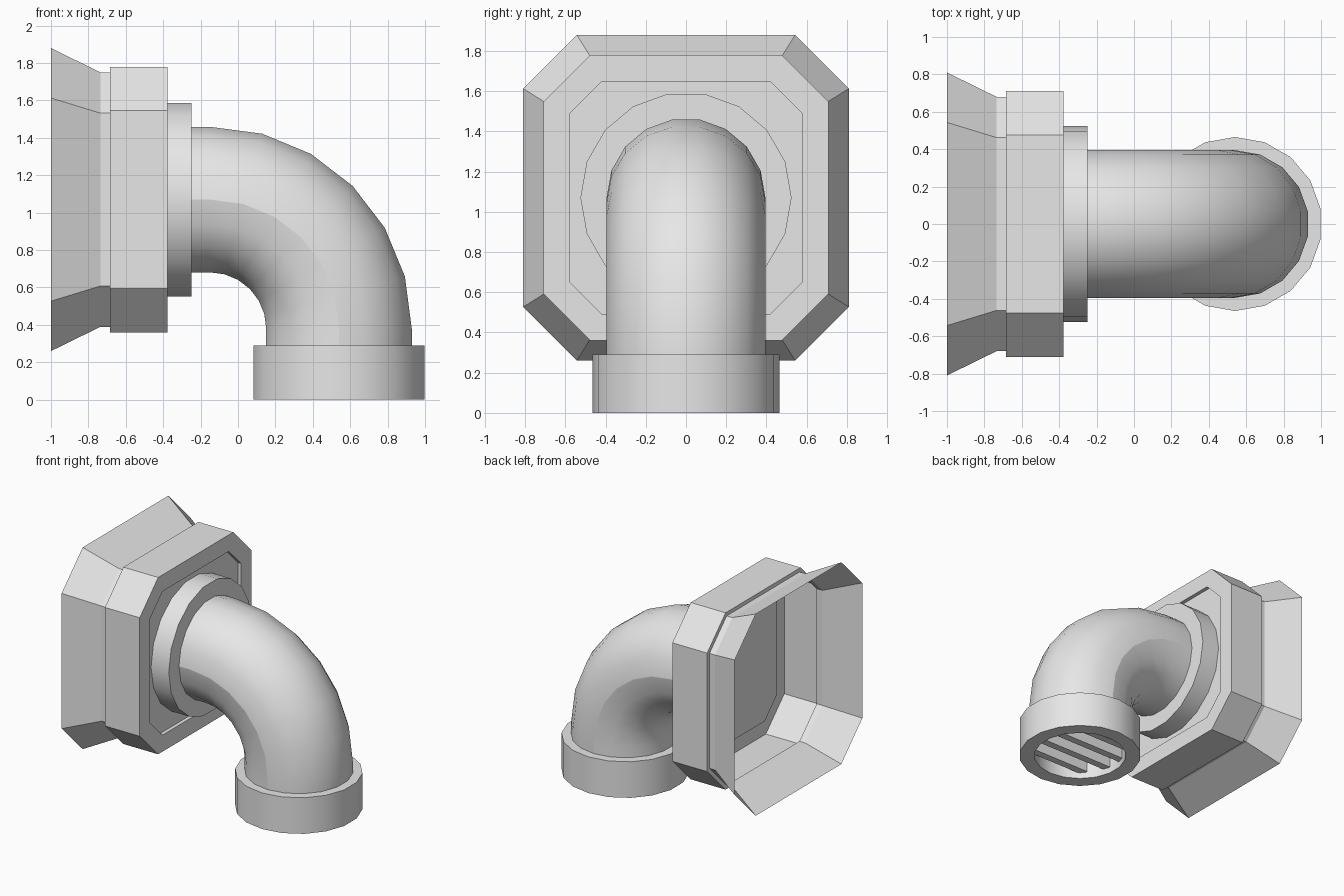
import bpy
import bmesh
from math import sin, cos, pi, radians
from mathutils import Vector

if "Cube" in bpy.data.objects:
    bpy.data.objects.remove(bpy.data.objects["Cube"], do_unlink=True)

grey = bpy.data.materials.new("light grey")
grey.use_nodes = True
grey.diffuse_color = (0.8, 0.8, 0.8, 1)
grey.node_tree.nodes["Principled BSDF"].inputs["Base Color"].default_value = (0.8, 0.8, 0.8, 1)

AXIS_Z = 1.07     # height of the horizontal pipe axis
OUTLET_X = 0.54   # position of the vertical pipe axis
SIDES = 18
PIPE_R = 0.395


def octagon(x, half, corner):
    """Chamfered square across the horizontal axis."""
    h, c = half, corner
    pts = [(h, c), (c, h), (-c, h), (-h, c), (-h, -c), (-c, -h), (c, -h), (h, -c)]
    return [Vector((x, y, AXIS_Z + z)) for y, z in pts]


def circle(centre, radius, turn):
    """Ring across the pipe; turn 0 faces along x, pi/2 faces down."""
    out = Vector((sin(turn), 0, cos(turn)))
    side = Vector((0, 1, 0))
    angles = [2 * pi * i / SIDES for i in range(SIDES)]
    return [Vector(centre) + radius * (cos(a) * side + sin(a) * out) for a in angles]


def loft(name, rings, caps=(), loop=False, smooth=True, seam=False):
    """Skin a list of rings; caps lists the ring indices to fill."""
    bm = bmesh.new()
    rows = [[bm.verts.new(p) for p in ring] for ring in rings]
    n = len(rows[0])
    pairs = list(zip(rows, rows[1:]))
    if loop:
        pairs.append((rows[-1], rows[0]))
    for a, b in pairs:
        for i in range(n):
            j = (i + 1) % n
            bm.faces.new((a[i], a[j], b[j], b[i]))
    for index in caps:
        bm.faces.new(rows[index])
    bmesh.ops.recalc_face_normals(bm, faces=bm.faces)
    for f in bm.faces:
        f.smooth = smooth
    for e in bm.edges:
        e.smooth = e.calc_face_angle(0) < radians(35)
    if seam:
        for a, b in pairs:
            for i in (0, n // 2):
                bm.edges.get((a[i], b[i])).smooth = False
    mesh = bpy.data.meshes.new(name)
    bm.to_mesh(mesh)
    bm.free()
    mesh.materials.append(grey)
    obj = bpy.data.objects.new(name, mesh)
    bpy.context.collection.objects.link(obj)
    return obj


# Thin-shelled flared wall mount, open at the back, with a shallow front recess
mount = [(-1, 0.81, 0.543), (-0.735, 0.68, 0.462), (-0.685, 0.68, 0.462),
         (-0.685, 0.71, 0.476), (-0.376, 0.71, 0.476),
         (-0.376, 0.577, 0.42), (-0.406, 0.577, 0.42)]
loft("wall_mount", [octagon(*p) for p in mount], caps=[-1], smooth=False)

# Round collar between mount and pipe
collar = [(-0.405, 0.525), (-0.248, 0.525), (-0.248, 0.36)]
loft("collar", [circle((x, 0, AXIS_Z), r, 0) for x, r in collar])

# Elbow pipe: short straight, quarter bend, short straight
BEND = 0.69
bend_x, bend_z = OUTLET_X - BEND, AXIS_Z - BEND
rings = [circle((-0.25, 0, AXIS_Z), PIPE_R, 0)]
for k in range(7):
    t = k * pi / 12
    rings.append(circle((bend_x + BEND * sin(t), 0, bend_z + BEND * cos(t)), PIPE_R, t))
rings.append(circle((OUTLET_X, 0, 0.28), PIPE_R, pi / 2))
loft("elbow_pipe", rings, seam=True)

# Outlet ring at the bottom
outlet = [(0.35, 0.29), (0.35, 0), (0.465, 0), (0.465, 0.29)]
loft("outlet_ring", [circle((OUTLET_X, 0, z), r, pi / 2) for r, z in outlet], loop=True)

# Grille slats across the outlet
for i in range(4):
    y = (i - 1.5) * 0.165
    reach = (0.355 ** 2 - y ** 2) ** 0.5
    ends = [[Vector((OUTLET_X + s * reach, y + dy, z))
             for dy, z in ((-0.03, 0.05), (0.03, 0.05), (0.03, 0.2), (-0.03, 0.2))]
            for s in (-1, 1)]
    loft(f"grille_slat_{i + 1}", ends, caps=[0, -1], smooth=False)
